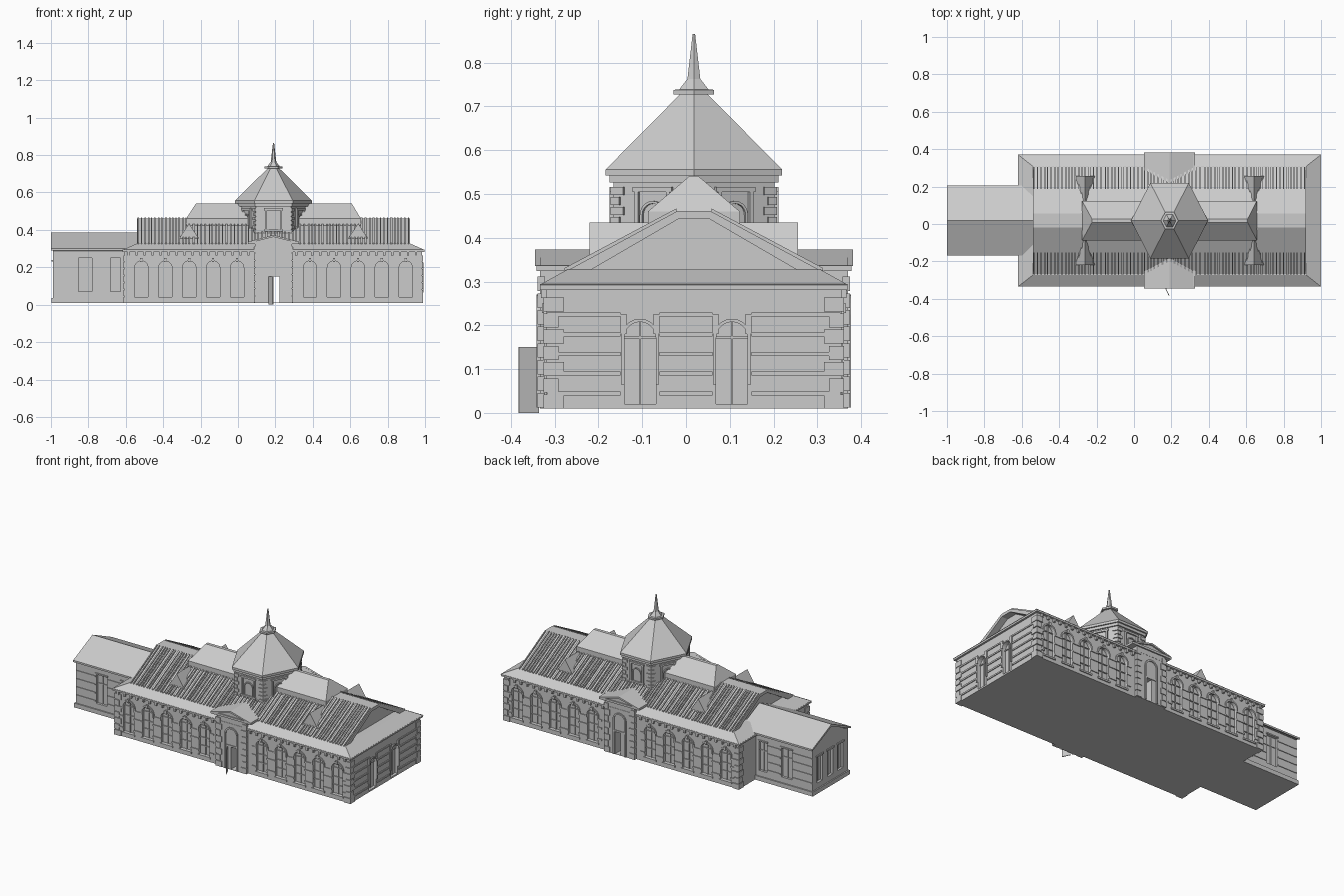
import bpy, bmesh, math, random
from mathutils import Matrix, Vector

if "Cube" in bpy.data.objects:
    bpy.data.objects.remove(bpy.data.objects["Cube"])

random.seed(4)
CY = 0.018      # y of the building's long axis
TX = 0.19       # x of the tower and entrance bays


def solid(prof, axis, a, b, mat=None):
    return (prof, axis, a, b, mat)


def box(x0, x1, y0, y1, z0, z1, mat=None):
    return solid([(y0, z0), (y1, z0), (y1, z1), (y0, z1)], 'x', x0, x1, mat)


def finish(name, bm):
    bmesh.ops.recalc_face_normals(bm, faces=bm.faces)
    me = bpy.data.meshes.new(name)
    bm.to_mesh(me)
    bm.free()
    ob = bpy.data.objects.new(name, me)
    ob.location.y = CY
    bpy.context.collection.objects.link(ob)
    return ob


def make(name, solids):
    """One object out of many extruded profiles."""
    bm = bmesh.new()
    for prof, axis, a, b, mat in solids:
        put = (lambda u, v, t: Vector((t, u, v))) if axis == 'x' else (lambda u, v, t: Vector((u, t, v)))
        rings = []
        for t in (a, b):
            rings.append([bm.verts.new(mat @ put(u, v, t) if mat else put(u, v, t)) for u, v in prof])
        n = len(prof)
        bm.faces.new(rings[0])
        bm.faces.new(rings[1][::-1])
        for i in range(n):
            j = (i + 1) % n
            bm.faces.new((rings[0][i], rings[1][i], rings[1][j], rings[0][j]))
    return finish(name, bm)


def loft(name, rings):
    bm = bmesh.new()
    vs = [[bm.verts.new(p) for p in r] for r in rings]
    for lo, hi in zip(vs, vs[1:]):
        for i in range(len(lo)):
            j = (i + 1) % len(lo)
            bm.faces.new((lo[i], lo[j], hi[j], hi[i]))
    bm.faces.new(vs[0][::-1])
    bm.faces.new(vs[-1])
    return finish(name, bm)


def rect(x0, x1, h, z):
    return [(x0, -h, z), (x1, -h, z), (x1, h, z), (x0, h, z)]


def arch(c, w, z0, zs):
    pts = [(c - w, z0)]
    pts += [(c - w * math.cos(math.pi * i / 10), zs + w * math.sin(math.pi * i / 10)) for i in range(11)]
    return pts + [(c + w, z0)]


def arch_ring(c, w, t, z0, zs):
    return arch(c, w + t, z0, zs) + arch(c, w, z0, zs)[::-1]


def cut(target, cutter):
    m = target.modifiers.new('cut', 'BOOLEAN')
    m.object = cutter
    m.operation = 'DIFFERENCE'
    m.solver = 'EXACT'
    cutter.hide_render = True
    cutter.hide_viewport = True
    cutter.display_type = 'WIRE'


# --- main block with arched recesses and a passage through the entrance ---
WY, X0, X1 = 0.337, -0.607, 0.985
win_x = [-0.517 + 0.128 * i for i in range(5)] + [0.385 + 0.128 * i for i in range(5)]
walls = make('main_walls', [box(X0, X1, -WY, WY, 0.01, 0.29)])
recess, trim, bars, piers = [], [], [], []
for s in (-1, 1):
    for x in win_x:
        recess.append(solid(arch(x, 0.036, 0.04, 0.198), 'y', s * (WY - 0.016), s * (WY + 0.02)))
        trim.append(solid(arch_ring(x, 0.036, 0.009, 0.18, 0.198), 'y', s * (WY - 0.004), s * (WY + 0.006)))
        trim.append(box(x - 0.006, x + 0.006, s * WY, s * (WY + 0.01), 0.228, 0.25))
        trim.append(box(x - 0.043, x + 0.043, s * WY, s * (WY + 0.006), 0.03, 0.04))
        bars.append(box(x - 0.002, x + 0.002, s * (WY - 0.018), s * (WY - 0.01), 0.04, 0.234))
        for z in (0.09, 0.14, 0.196):
            bars.append(box(x - 0.036, x + 0.036, s * (WY - 0.018), s * (WY - 0.01), z, z + 0.004))
        for d in (-1, 1):
            xa, xb = sorted((x + d * 0.036, x + d * 0.064))
            for z in (0.06, 0.13, 0.18):
                piers.append(box(xa, xb, s * WY, s * (WY + 0.005), z, z + 0.009))
for y in (-0.123, 0.087):
    recess.append(solid(arch(y, 0.036, 0.02, 0.172), 'x', X1 - 0.018, X1 + 0.02))
    trim.append(solid(arch_ring(y, 0.036, 0.007, 0.065, 0.172), 'x', X1 - 0.004, X1 + 0.007))
    bars.append(box(X1 - 0.02, X1 - 0.012, y - 0.002, y + 0.002, 0.02, 0.207))
    bars.append(box(X1 - 0.02, X1 - 0.012, y - 0.036, y + 0.036, 0.17, 0.175))
    for d in (-0.038, 0.038):
        trim.append(box(X1, X1 + 0.008, y + d - 0.007, y + d + 0.007, 0.18, 0.226))
for a, b in ((-0.335, -0.168), (-0.078, 0.042), (0.132, 0.335)):
    for z in (0.04, 0.085, 0.13, 0.175, 0.22):
        piers.append(box(X1, X1 + 0.005, a, b, z, z + 0.009))
passage = make('passage_cutter', [box(0.186, 0.222, -0.5, 0.5, 0.012, 0.15)])
cut(walls, make('window_cutter', recess))
cut(walls, passage)
make('window_surrounds', trim)
make('window_bars', bars)
make('wall_bands', piers)

# corner blocks
q = []
for s in (-1, 1):
    for x, d in ((X0, 1), (X1, -1)):
        for i in range(7):
            w = 0.028 if i % 2 else 0.04
            xa, xb = sorted((x - d * 0.005, x + d * w))
            ya, yb = sorted((s * (WY + 0.006), s * (WY - w)))
            q.append(box(xa, xb, ya, yb, 0.01 + i * 0.037, 0.01 + i * 0.037 + 0.032))
make('corner_blocks', q)

# --- cornice, brackets and hipped skirt roof ---
make('cornice', [box(-0.617, 0.997, -0.351, 0.351, 0.281, 0.294)])
br = [box(x - 0.006, x + 0.006, min(s * WY, s * 0.349), max(s * WY, s * 0.349), 0.262, 0.283)
      for s in (-1, 1) for x in [-0.585 + 0.0427 * i for i in range(37)] if abs(x - TX) > 0.12]
make('eave_brackets', br)
loft('skirt_roof', [rect(-0.62, 1.0, 0.353, 0.292), rect(-0.54, 0.92, 0.29, 0.327)])

# --- upper roof with seams and recessed gable ends ---
top = [(-0.297, 0.321), (-0.038, 0.461), (0.038, 0.461), (0.297, 0.321)]
low = [(y * 0.93, z - 0.018) for y, z in top]
make('upper_roof', [solid(top + low[::-1], 'x', -0.54, 0.92)])
make('gable_walls', [solid(low, 'x', -0.50, 0.88)])
seams = []
x = -0.536
while x < 0.91:
    w = random.choice((0.006, 0.008, 0.011))
    for s in (-1, 1):
        seams.append(solid([(s * 0.295, 0.318), (s * 0.295, 0.331), (s * 0.04, 0.467), (s * 0.04, 0.456)],
                           'x', x, x + w))
    x += w + random.choice((0.009, 0.011, 0.014))
make('roof_seams', seams)

# triangular dormers
dorm = []
for x in (-0.262, 0.642):
    for s in (-1, 1):
        dorm.append(solid([(x - 0.055, 0.35), (x + 0.055, 0.35), (x, 0.435)], 'y', s * 0.07, s * 0.238))
make('dormers', dorm)

# raised ridge roof
loft('ridge_roof', [rect(-0.277, 0.657, 0.105, 0.41), rect(-0.277, 0.657, 0.105, 0.46),
                    rect(-0.225, 0.608, 0.01, 0.541)])

# --- entrance bays front and back ---
bay = make('entrance_bay', [box(TX - 0.1, TX + 0.1, -0.352, 0.352, 0.01, 0.33)])
cut(bay, passage)
ent = [box(TX - 0.137, TX + 0.137, -0.36, 0.36, 0.324, 0.337),
       solid([(TX - 0.137, 0.334), (TX, 0.373), (TX + 0.137, 0.334)], 'y', -0.354, 0.354)]
for s in (-1, 1):
    ent.append(solid(arch_ring(TX, 0.036, 0.009, 0.012, 0.225), 'y', s * 0.35, s * 0.359))
    ent.append(box(TX - 0.036, TX + 0.036, s * 0.35, s * 0.356, 0.15, 0.16))
    for d in (-1, 1):
        # raking mouldings and bay edge blocks
        ent.append(solid([(TX + d * 0.137, 0.336), (TX, 0.373), (TX, 0.362), (TX + d * 0.105, 0.336)],
                         'y', s * 0.35, s * 0.363))
        for i in range(8):
            w = 0.024 if i % 2 else 0.034
            xa, xb = sorted((TX + d * 0.104, TX + d * (0.1 - w)))
            ent.append(box(xa, xb, s * 0.34, s * 0.357, 0.012 + i * 0.038, 0.045 + i * 0.038))
make('entrance_trim', ent)
hinge = Matrix.Translation((0.166, -0.355, 0)) @ Matrix.Rotation(math.radians(-65), 4, 'Z')
make('open_door', [box(0, 0.05, -0.002, 0.002, 0.0, 0.15, hinge)])

# --- six-sided tower ---
def hexa(r, z):
    return [(TX + r * math.cos(k * math.pi / 3), 1.13 * r * math.sin(k * math.pi / 3), z) for k in range(6)]

loft('tower_walls', [hexa(0.188, 0.3), hexa(0.188, 0.53)])
loft('tower_cornice', [hexa(0.197, 0.526), hexa(0.197, 0.542), hexa(0.206, 0.542), hexa(0.206, 0.556)])
loft('tower_roof', [hexa(0.206, 0.556), hexa(0.03, 0.73)])
loft('spire', [hexa(0.047, 0.727), hexa(0.047, 0.738), hexa(0.034, 0.739), hexa(0.015, 0.763), hexa(0.003, 0.865)])
tw = []
c = hexa(0.188, 0)
for k in range(6):
    p, n = Vector(c[k]), Vector(c[(k + 1) % 6])
    d = n - p
    L = d.length
    m = Matrix.Translation(p) @ Matrix.Rotation(math.atan2(d.y, d.x), 4, 'Z')
    # local x runs along the wall, local -y points outward
    for i in range(7):
        w = 0.018 if i % 2 else 0.028
        z = 0.36 + i * 0.023
        tw += [box(-0.003, w, -0.006, 0.004, z, z + 0.018, m),
               box(L - w, L + 0.003, -0.006, 0.004, z, z + 0.018, m)]
    h = L / 2
    for a, b, z0, z1 in ((h - 0.045, h - 0.036, 0.40, 0.51), (h + 0.036, h + 0.045, 0.40, 0.51),
                         (h - 0.05, h + 0.05, 0.505, 0.516), (h - 0.05, h + 0.05, 0.392, 0.402)):
        tw.append(box(a, b, -0.009, 0.003, z0, z1, m))
    tw.append(solid(arch_ring(h, 0.026, 0.006, 0.402, 0.452), 'y', -0.007, 0.003, m))
make('tower_trim', tw)

# --- side wing ---
wing = make('wing_walls', [box(-0.99, -0.60, -0.172, 0.172, 0.01, 0.295)])
wc, wt = [], []
for s in (-1, 1):
    for x, w in ((-0.817, 0.036), (-0.655, 0.027)):
        wc.append(box(x - w, x + w, s * 0.158, s * 0.19, 0.07, 0.25))
        wt.append(box(x - 0.002, x + 0.002, s * 0.156, s * 0.163, 0.07, 0.25))
        wt.append(box(x - w, x + w, s * 0.156, s * 0.163, 0.19, 0.195))
        wt.append(box(x - w - 0.006, x + w + 0.006, s * 0.168, s * 0.178, 0.25, 0.258))
    for a, b in ((-0.99, -0.86), (-0.775, -0.69)):
        for z in (0.08, 0.13, 0.18, 0.23):
            wt.append(box(a, b, s * 0.168, s * 0.176, z, z + 0.008))
for y in (-0.1, 0, 0.1):
    wc.append(box(-1.01, -0.975, y - 0.027, y + 0.027, 0.07, 0.23))
    wt.append(box(-0.978, -0.97, y - 0.002, y + 0.002, 0.07, 0.23))
    wt.append(box(-0.996, -0.985, y - 0.034, y + 0.034, 0.23, 0.24))
cut(wing, make('wing_window_cutter', wc))
make('wing_trim', wt)
make('wing_plinth', [box(-0.998, -0.60, -0.18, 0.18, 0.01, 0.036)])
rt = [(-0.187, 0.301), (0, 0.386), (0.187, 0.301)]
rl = [(0.187, 0.29), (0, 0.372), (-0.187, 0.29)]
make('wing_roof', [solid(rt + rl, 'x', -1.0, -0.51)])
make('wing_gable', [solid([(-0.178, 0.288), (0, 0.374), (0.178, 0.288)], 'x', -0.99, -0.51)])
